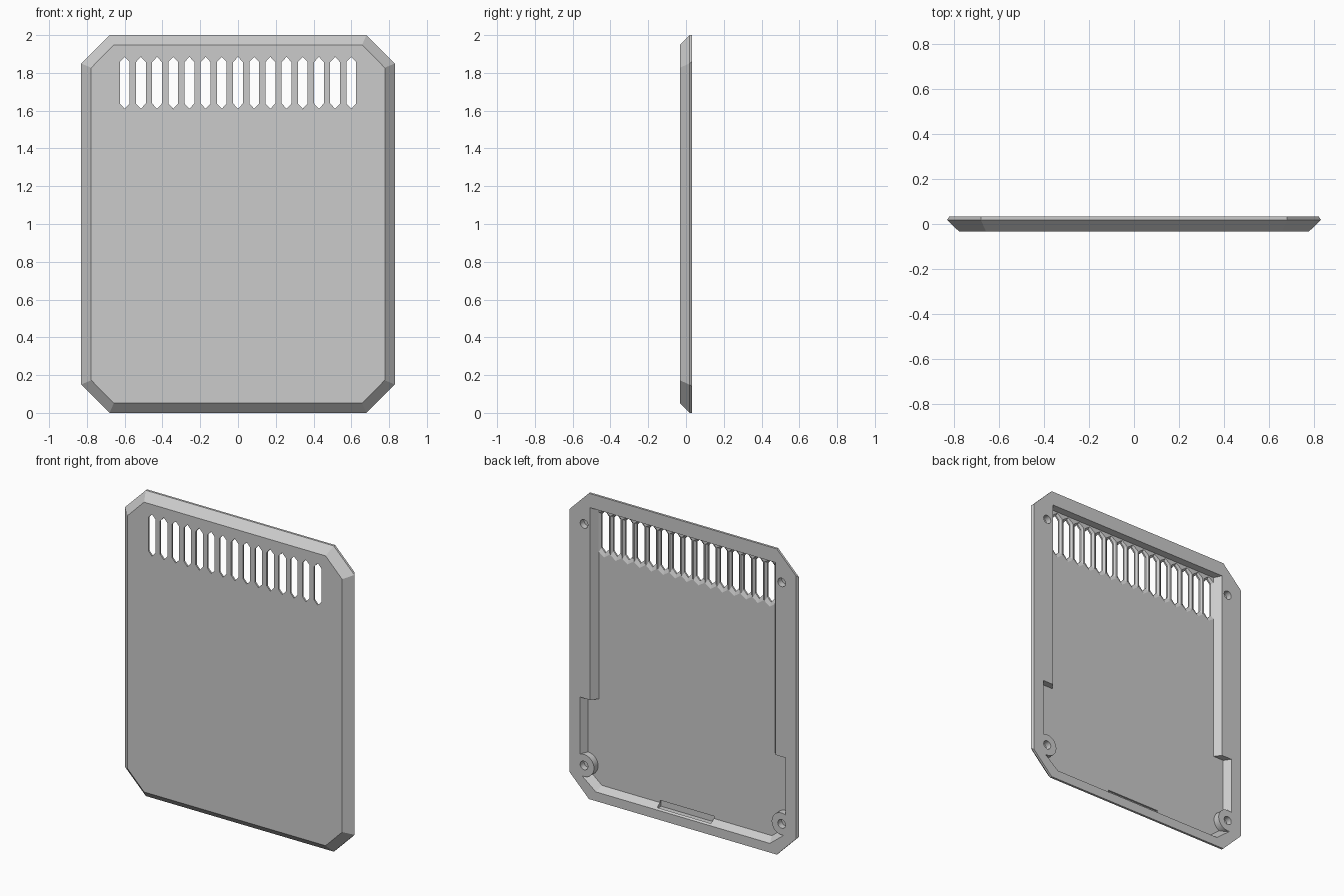
import bpy, bmesh, math

if "Cube" in bpy.data.objects:
    bpy.data.objects.remove(bpy.data.objects["Cube"])

BACK, FRONT, FLOOR = 0.033, -0.033, -0.01


def add_loft(bm, sections):
    """Skin a stack of (y, [(x, z), ...]) outlines and cap both ends."""
    rings = [[bm.verts.new((x, y, z)) for x, z in pts] for y, pts in sections]
    n = len(rings[0])
    for a, b in zip(rings, rings[1:]):
        for i in range(n):
            j = (i + 1) % n
            bm.faces.new((a[i], a[j], b[j], b[i]))
    bm.faces.new(rings[0])
    bm.faces.new(rings[-1][::-1])


def make(name, lofts):
    bm = bmesh.new()
    for sections in lofts:
        add_loft(bm, sections)
    bmesh.ops.recalc_face_normals(bm, faces=bm.faces)
    me = bpy.data.meshes.new(name)
    bm.to_mesh(me)
    bm.free()
    ob = bpy.data.objects.new(name, me)
    bpy.context.collection.objects.link(ob)
    return ob


def cut(target, cutter):
    mod = target.modifiers.new("cut", 'BOOLEAN')
    mod.operation, mod.solver, mod.object = 'DIFFERENCE', 'EXACT', cutter
    bpy.context.view_layer.objects.active = target
    bpy.ops.object.modifier_apply(modifier=mod.name)
    bpy.data.objects.remove(cutter)


def mirrored(half):
    """Complete a right-hand outline across x = 0."""
    return half + [(-x, z) for x, z in reversed(half)]


def octagon(x, cx, z, cz):
    return mirrored([(cx, z), (x, cz), (x, 2 - cz), (cx, 2 - z)])


def circle(cx, cz, r, n=32):
    return [(cx + r * math.cos(2 * math.pi * i / n),
             cz + r * math.sin(2 * math.pi * i / n)) for i in range(n)]


def slot(cx, w, grow):
    lo, hi, tip = 1.61 - grow, 1.885 + grow * 0.4, 0.028
    return [(cx, lo), (cx + w, lo + tip), (cx + w, hi - tip),
            (cx, hi), (cx - w, hi - tip), (cx - w, lo + tip)]


# Bevelled panel with cropped corners
panel = make("cover_panel", [[
    (FRONT, octagon(0.777, 0.657, 0.052, 0.173)),
    (0.018, octagon(0.83, 0.68, 0.0, 0.15)),
    (BACK, octagon(0.82, 0.68, 0.0, 0.14))]])

# Rear pocket with sloping walls, kept clear of the two lower screw bosses
rim = mirrored([(0.67, 1.908), (0.67, 0.65), (0.745, 0.65),
                (0.745, 0.24), (0.725, 0.135), (0.63, 0.06)])
base = mirrored([(0.638, 1.902), (0.638, 0.65), (0.715, 0.65),
                 (0.715, 0.24), (0.695, 0.155), (0.615, 0.09)])
pocket = make("pocket_cutter", [[(FLOOR, base), (BACK, rim), (0.06, rim)]])
cut(pocket, make("boss_cutter", [
    [(-0.1, circle(s * 0.715, 0.21, 0.072)), (0.1, circle(s * 0.715, 0.21, 0.072))]
    for s in (-1, 1)]))
cut(panel, pocket)

# Latch groove along the bottom wall
groove = [(-0.195, 0.062), (0.195, 0.062), (0.195, 0.105), (-0.195, 0.105)]
cut(panel, make("latch_cutter", [[(-0.021, groove), (0.02, groove)]]))

# Row of fifteen vent slots, flared on the rear
cut(panel, make("vent_cutter", [
    [(-0.06, slot(x, 0.026, 0)), (-0.022, slot(x, 0.026, 0)),
     (-0.008, slot(x, 0.0405, 0.03))]
    for x in [(i - 7) * 0.0857 for i in range(15)]]))

# Four blind screw holes
cut(panel, make("screw_cutter", [
    [(-0.008, circle(s * 0.715, z, 0.028)), (0.06, circle(s * 0.715, z, 0.028))]
    for s in (-1, 1) for z in (0.21, 1.79)]))

# Smooth only the round holes and bosses
bpy.ops.object.select_all(action='DESELECT')
panel.select_set(True)
bpy.context.view_layer.objects.active = panel
bpy.ops.object.shade_smooth_by_angle(angle=math.radians(20))
